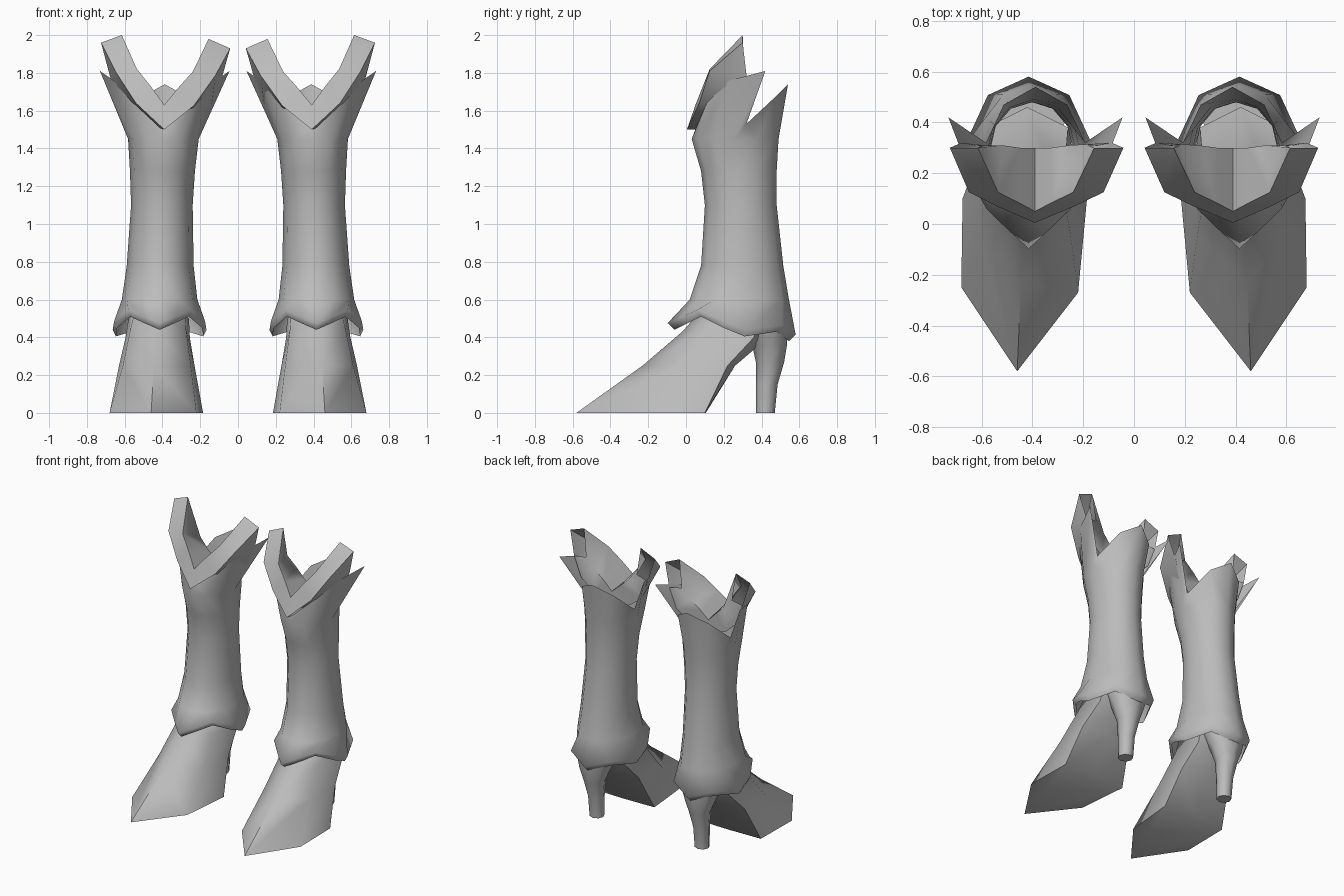
import bpy, bmesh, math

if "Cube" in bpy.data.objects:
    bpy.data.objects.remove(bpy.data.objects["Cube"])

grey = bpy.data.materials.new("plain grey")
grey.diffuse_color = (0.5, 0.5, 0.5, 1)
grey.use_nodes = True
grey.node_tree.nodes["Principled BSDF"].inputs["Base Color"].default_value = grey.diffuse_color


def loft(name, rings, closed=True, cap_start=False, cap_end=False, angle=80):
    """Skin a list of equal-length rings, once for each boot of the pair."""
    for side, s in (("right", 1), ("left", -1)):
        bm = bmesh.new()
        vs = [[bm.verts.new((s * x, y, z)) for x, y, z in r] for r in rings]
        n = len(vs[0])
        for a, b in zip(vs, vs[1:]):
            for i in range(n):
                j = (i + 1) % n
                bm.faces.new((a[i], a[j], b[j], b[i]))
        if cap_start:
            bm.faces.new(vs[0][::-1])
        if cap_end:
            bm.faces.new(vs[-1])
        if s < 0:
            bmesh.ops.reverse_faces(bm, faces=bm.faces[:])
        me = bpy.data.meshes.new(name)
        bm.to_mesh(me)
        bm.free()
        me.materials.append(grey)
        ob = bpy.data.objects.new(f"{side}_{name}", me)
        bpy.context.collection.objects.link(ob)
        bpy.ops.object.select_all(action='DESELECT')
        ob.select_set(True)
        bpy.context.view_layer.objects.active = ob
        bpy.ops.object.shade_smooth_by_angle(angle=math.radians(angle))


def oval(z, cx, hx, yf, yb, n=12):
    """Ring starting at the front, going round by the outer side."""
    yc, hy = (yf + yb) / 2, (yb - yf) / 2
    return [(cx + hx * math.sin(2 * math.pi * i / n),
             yc - hy * math.cos(2 * math.pi * i / n), z) for i in range(n)]


def both(half, cx):
    """Full ring from half of it, listed front to back."""
    return ([(cx + x, y, z) for x, y, z in half]
            + [(cx - x, y, z) for x, y, z in half[-2:0:-1]])


# Shaft: zigzag hem, waisted tube, rim with side wings and a back point
hem = [(0, -.06, .44), (.08, .01, .475), (.155, .08, .51), (.225, .2, .45),
       (.232, .31, .405), (.15, .48, .43), (0, .545, .38)]
flare = [(x * 1.07, .25 + (y - .25) * 1.12, z + .035) for x, y, z in hem]
rim = [(0, .06, 1.53), (.17, .11, 1.64), (.27, .23, 1.76), (.343, .42, 1.81),
       (.195, .32, 1.53), (.125, .47, 1.67), (0, .54, 1.74)]
loft("boot_shaft", [
    both(hem, .415), both(flare, .415),
    oval(.6, .415, .2, .02, .545), oval(.78, .412, .177, .08, .515),
    oval(1.1, .403, .163, .1, .48), oval(1.28, .4, .172, .08, .48),
    oval(1.45, .395, .187, .03, .49), both(rim, .388)], angle=100)

# Cuff: V-shaped hollow band with two open horns
tip = [(.335, .3, 1.96), (.225, .3, 2.0), (.2, .31, 1.8), (.29, .32, 1.79)]
mid = [(.26, .125, 1.81), (.145, .125, 1.82), (.13, .31, 1.73), (.24, .31, 1.64)]
mid0 = [(.15, .07, 1.64), (.065, .085, 1.72), (.06, .3, 1.66), (.14, .3, 1.55)]
vee = [(0, .005, 1.5), (0, .05, 1.63), (0, .3, 1.6), (0, .3, 1.5)]
outer = [[(.39 + x, y, z) for x, y, z in r] for r in (tip, mid, mid0, vee)]
inner = [[(.39 - x * 1.04, y, z - .09 * x) for x, y, z in r] for r in (mid0, mid, tip)]
loft("cuff", outer + inner, angle=75)

# Foot: pointed toe sweeping up into the shaft, with an arched underside
loft("foot", [
    [(.46, -.58, 0), (.68, -.25, 0), (.675, .1, 0), (.43, .105, 0), (.185, .1, 0), (.22, -.27, 0)],
    [(.445, -.23, .25), (.61, -.04, .25), (.63, .22, .25), (.43, .26, .25), (.23, .22, .25), (.25, -.04, .25)],
    [(.43, -.02, .43), (.57, .1, .44), (.595, .36, .4), (.43, .4, .37), (.255, .36, .4), (.275, .1, .44)],
    [(.42, .06, .52), (.55, .13, .52), (.58, .38, .5), (.42, .46, .5), (.26, .38, .5), (.28, .13, .52)],
], cap_start=True, cap_end=True, angle=75)

# Heel: slim post widening under the hem
loft("heel", [
    oval(0, .425, .05, .37, .47, 8), oval(.15, .425, .055, .37, .485, 8),
    oval(.27, .425, .075, .37, .52, 8), oval(.36, .425, .115, .35, .535, 8),
    oval(.47, .42, .16, .3, .54, 8)], cap_start=True, cap_end=True, angle=60)
